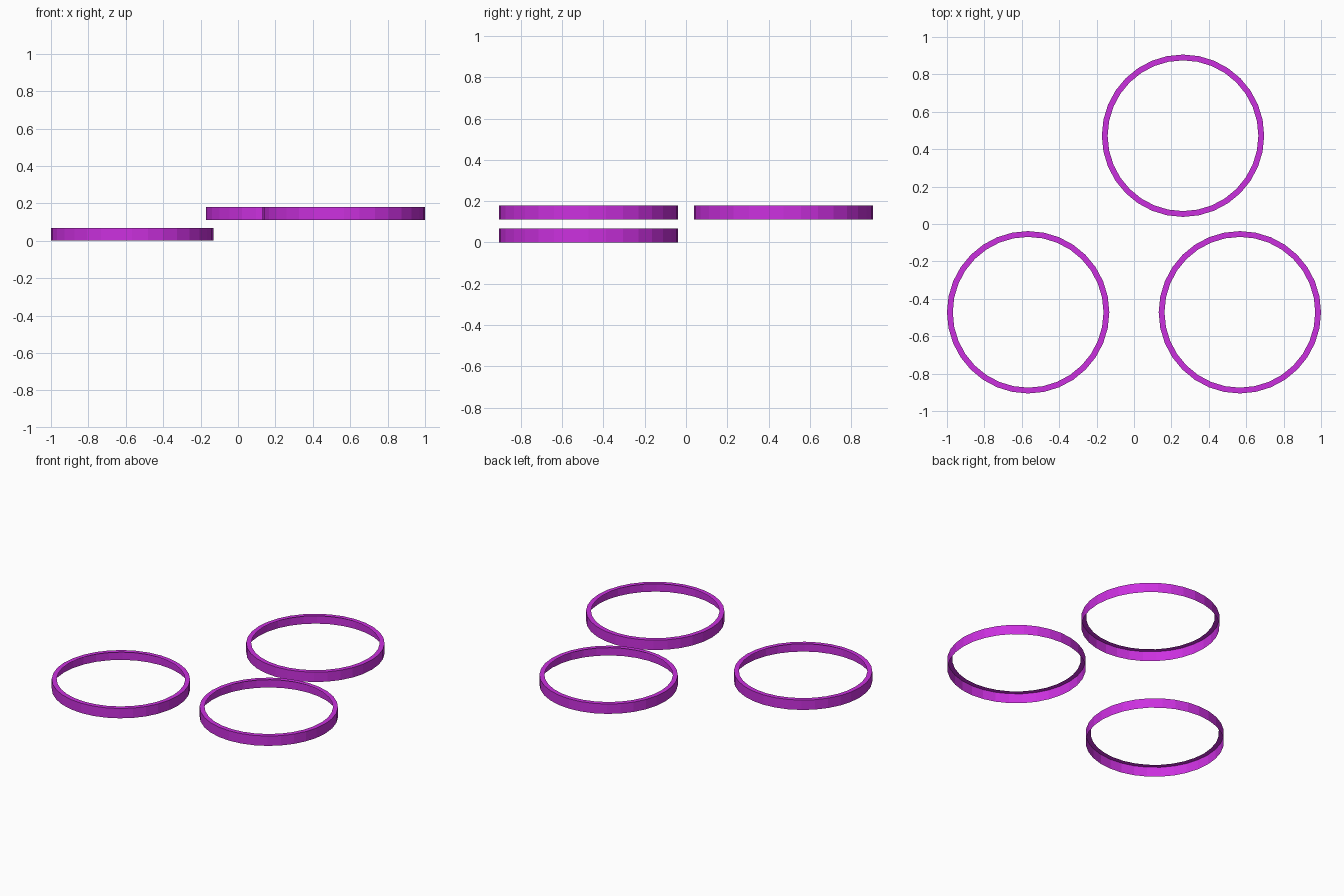
import bpy, bmesh
from math import cos, sin, tau

if "Cube" in bpy.data.objects:
    bpy.data.objects.remove(bpy.data.objects["Cube"])

SIDES = 32
R_OUT, R_IN, HEIGHT = 0.434, 0.403, 0.068

purple = bpy.data.materials.new("purple")
purple.diffuse_color = (0.6, 0.03, 0.74, 1)
purple.use_nodes = True
purple.node_tree.nodes["Principled BSDF"].inputs["Base Color"].default_value = purple.diffuse_color


def ring(name, x, y, z):
    """Flat-faced thin shell: upright outer wall with a narrow inward lip on top."""
    bm = bmesh.new()
    section = [(R_OUT, 0), (R_OUT, HEIGHT), (R_IN, HEIGHT)]
    loops = [[bm.verts.new((r * sin(tau * i / SIDES), r * cos(tau * i / SIDES), h))
              for r, h in section] for i in range(SIDES)]
    for i in range(SIDES):
        a, b = loops[i], loops[(i + 1) % SIDES]
        for k in range(2):
            # wound so wall faces outward and lip faces up
            bm.faces.new((a[k], a[k + 1], b[k + 1], b[k]))
    mesh = bpy.data.meshes.new(name)
    bm.to_mesh(mesh)
    bm.free()
    mesh.materials.append(purple)
    obj = bpy.data.objects.new(name, mesh)
    obj.location = (x, y, z)
    bpy.context.collection.objects.link(obj)


# one low ring, two raised rings
ring("low_ring_left", -0.566, -0.472, 0)
ring("raised_ring_right", 0.566, -0.472, 0.112)
ring("raised_ring_back", 0.262, 0.472, 0.112)
